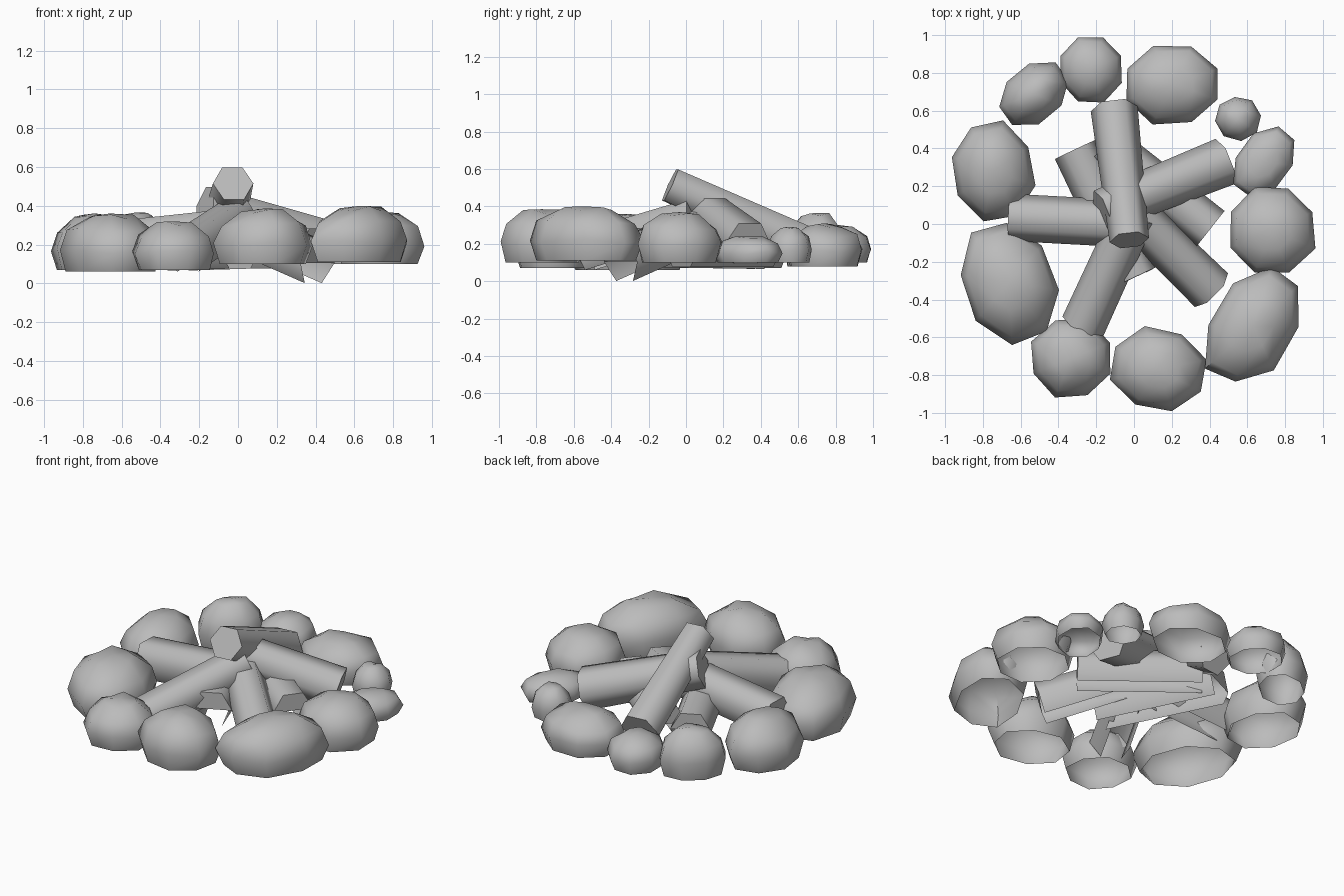
import bpy, bmesh, math, random
from mathutils import Vector

cube = bpy.data.objects.get("Cube")
if cube:
    bpy.data.objects.remove(cube)
random.seed(4)

grey = bpy.data.materials.new("plain_grey")
grey.use_nodes = True
colour = (0.5, 0.5, 0.5, 1)
grey.diffuse_color = colour
grey.node_tree.nodes["Principled BSDF"].inputs["Base Color"].default_value = colour


def finish(name, bm, angle):
    bmesh.ops.recalc_face_normals(bm, faces=bm.faces)
    mesh = bpy.data.meshes.new(name)
    bm.to_mesh(mesh)
    bm.free()
    mesh.materials.append(grey)
    obj = bpy.data.objects.new(name, mesh)
    bpy.context.collection.objects.link(obj)
    bpy.ops.object.select_all(action="DESELECT")
    obj.select_set(True)
    bpy.context.view_layer.objects.active = obj
    bpy.ops.object.shade_smooth_by_angle(angle=math.radians(angle))


def bridge(bm, a, b):
    n = len(a)
    return [bm.faces.new((a[i], a[(i + 1) % n], b[(i + 1) % n], b[i])) for i in range(n)]


def stone(name, x, y, rx, ry, turn, low, high, sides=8):
    """Rough dome, open underneath."""
    bm = bmesh.new()
    turn = math.radians(turn)
    c, s = math.cos(turn), math.sin(turn)
    wobble = [random.uniform(0.99, 1.07) for _ in range(sides)]
    rings = []
    for ratio, height in ((0.87, 0), (1.0, 0.36), (0.86, 0.7), (0.45, 0.95)):
        ring = []
        for i in range(sides):
            a = math.tau * (i + 0.5) / sides
            r = ratio * wobble[i] * random.uniform(0.98, 1.02)
            px, py = rx * r * math.cos(a), ry * r * math.sin(a)
            h = height + (random.uniform(-0.05, 0.05) if height else 0)
            ring.append(bm.verts.new((x + px * c - py * s, y + px * s + py * c,
                                      low + (high - low) * h)))
        rings.append(ring)
    for a, b in zip(rings, rings[1:]):
        bridge(bm, a, b)
    top = bm.verts.new((x, y, high))
    last = rings[-1]
    for i in range(sides):
        bm.faces.new((last[i], last[(i + 1) % sides], top))
    finish(name, bm, 60)


def log(name, start, end, r0, r1, hollow=True):
    """Six-sided log with sawn ends; a hollow one has no underside."""
    bm = bmesh.new()
    start, end = Vector(start), Vector(end)
    axis = (end - start).normalized()
    side = axis.cross(Vector((0, 0, 1))).normalized()
    up = side.cross(axis)
    rings = []
    for centre, r in ((start, r0), (end, r1)):
        rings.append([bm.verts.new(centre + r * (side * math.cos(a) + up * math.sin(a)))
                      for a in (math.tau * i / 6 for i in range(6))])
    sides = bridge(bm, *rings)
    for ring in rings:
        bm.faces.new(ring[:4] if hollow else ring)
    if hollow:
        bm.faces.remove(sides[4])
    finish(name, bm, 65)


# Ring of stones: x, y, radii, turn, bottom, top
stones = [
    (-0.23, 0.82, 0.17, 0.18, 0, 0.10, 0.30),
    (-0.53, 0.69, 0.20, 0.15, 38, 0.08, 0.365),
    (0.205, 0.74, 0.26, 0.215, 0, 0.08, 0.31),
    (0.55, 0.56, 0.12, 0.115, -15, 0.10, 0.29),
    (0.69, 0.33, 0.20, 0.14, 52, 0.10, 0.24),
    (0.73, -0.03, 0.23, 0.24, 0, 0.10, 0.37),
    (0.63, -0.54, 0.33, 0.22, 57, 0.11, 0.40),
    (0.13, -0.77, 0.255, 0.22, -8, 0.10, 0.385),
    (-0.33, -0.71, 0.215, 0.21, 0, 0.07, 0.32),
    (-0.66, -0.31, 0.33, 0.25, 110, 0.06, 0.36),
    (-0.745, 0.28, 0.215, 0.26, 8, 0.07, 0.36),
]
for i, data in enumerate(stones, 1):
    stone(f"ring_stone_{i}", *data)

# Upper logs leaning on the pile
log("top_log", (-0.025, -0.085, 0.515), (-0.105, 0.61, 0.195), 0.105, 0.125, hollow=False)
log("right_back_log", (-0.17, 0.07, 0.40), (0.48, 0.33, 0.20), 0.115, 0.13, hollow=False)
log("right_front_log", (-0.08, 0.13, 0.31), (0.41, -0.35, 0.105), 0.115, 0.125)
log("left_front_log", (0.0, 0.05, 0.34), (-0.27, -0.54, 0.16), 0.115, 0.12)
log("left_log", (0.0, 0.0, 0.28), (-0.655, 0.035, 0.21), 0.125, 0.125)

# Two crossed logs at the base
log("lower_cross_log", (0.01, -0.28, 0.18), (-0.31, 0.395, 0.17), 0.12, 0.12)
log("lower_right_log", (0.405, -0.025, 0.18), (-0.16, 0.42, 0.18), 0.12, 0.12)
